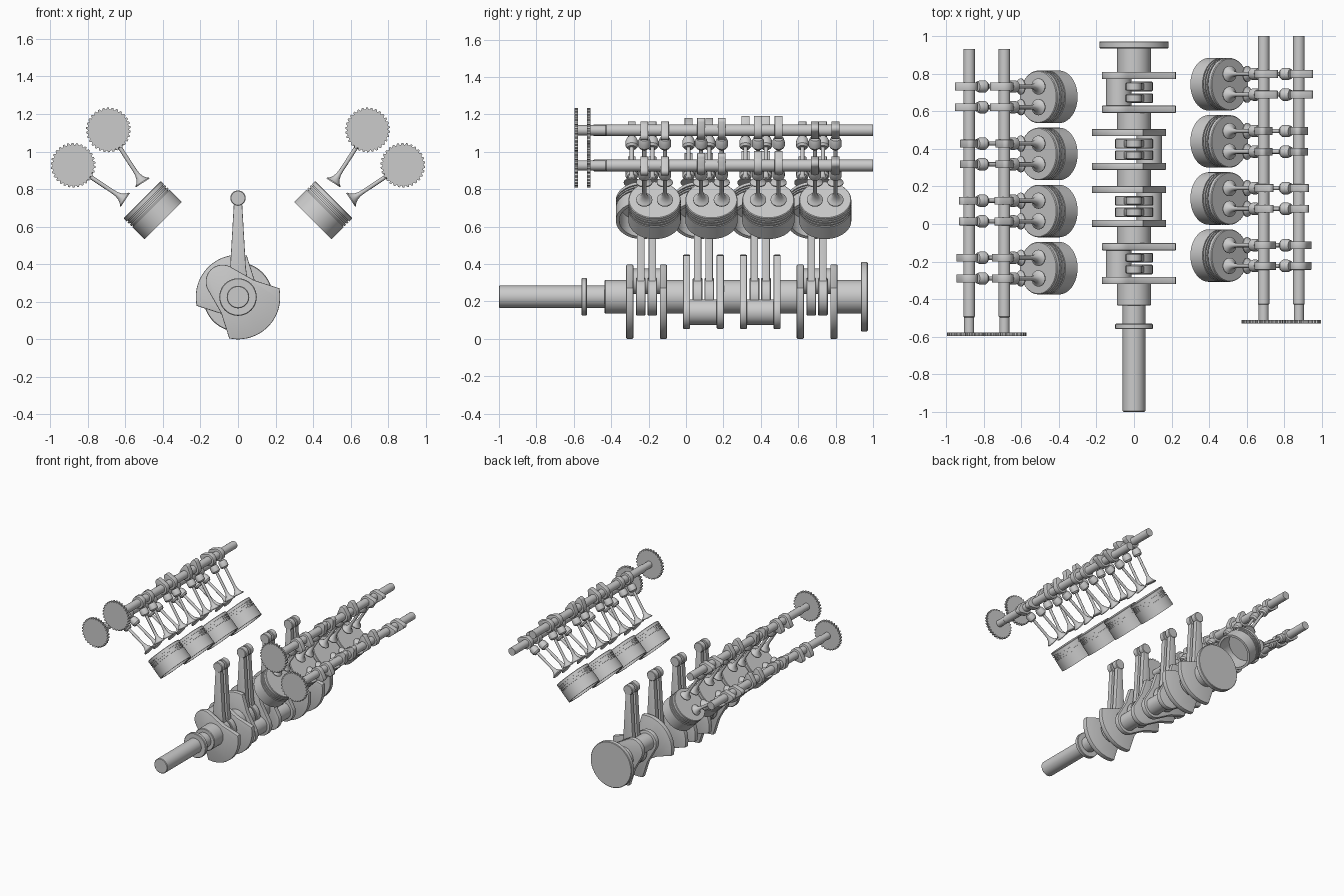
import bpy, bmesh
from math import sin, cos, pi, radians, hypot
from mathutils import Vector

if "Cube" in bpy.data.objects:
    bpy.data.objects.remove(bpy.data.objects["Cube"])

CZ = 0.225          # crank axis height
PITCH = 0.304       # cylinder spacing


def finish(name, bm, angle=35):
    bmesh.ops.remove_doubles(bm, verts=bm.verts, dist=1e-5)
    bmesh.ops.recalc_face_normals(bm, faces=bm.faces)
    me = bpy.data.meshes.new(name)
    bm.to_mesh(me)
    bm.free()
    ob = bpy.data.objects.new(name, me)
    bpy.context.collection.objects.link(ob)
    bpy.ops.object.select_all(action='DESELECT')
    ob.select_set(True)
    bpy.context.view_layer.objects.active = ob
    bpy.ops.object.shade_smooth_by_angle(angle=radians(angle))
    return ob


def lathe(name, profile, origin, axis, seg=32):
    """Revolve (radius, height) points around an axis through origin."""
    bm = bmesh.new()
    q = Vector((0, 0, 1)).rotation_difference(Vector(axis).normalized())
    o = Vector(origin)
    rings = []
    for r, h in profile:
        if r == 0:
            rings.append([bm.verts.new(o + q @ Vector((0, 0, h)))])
        else:
            rings.append([bm.verts.new(o + q @ Vector((r * cos(2 * pi * i / seg), r * sin(2 * pi * i / seg), h)))
                          for i in range(seg)])
    for a, b in zip(rings, rings[1:]):
        for i in range(seg):
            j = (i + 1) % seg
            if len(a) == 1:
                bm.faces.new((a[0], b[i], b[j]))
            elif len(b) == 1:
                bm.faces.new((a[i], a[j], b[0]))
            else:
                bm.faces.new((a[i], a[j], b[j], b[i]))
    return finish(name, bm)


def rod_y(name, r, y0, y1, x=0, z=CZ, seg=40, c=0.004):
    """Cylinder along y with a small chamfer."""
    return lathe(name, [(0, y0), (r - c, y0), (r, y0 + c), (r, y1 - c), (r - c, y1), (0, y1)],
                 (x, 0, z), (0, 1, 0), seg)


def plate(name, outline, y0, y1, bevel=0.0):
    """Extrude an (x, z) outline along y."""
    bm = bmesh.new()
    a = [bm.verts.new((x, y0, z)) for x, z in outline]
    b = [bm.verts.new((x, y1, z)) for x, z in outline]
    bm.faces.new(a)
    bm.faces.new(b)
    n = len(a)
    for i in range(n):
        bm.faces.new((a[i], a[(i + 1) % n], b[(i + 1) % n], b[i]))
    if bevel:
        bmesh.ops.recalc_face_normals(bm, faces=bm.faces)
        rim = [e for e in bm.edges if abs(e.verts[0].co.y - e.verts[1].co.y) < 1e-6]
        bmesh.ops.bevel(bm, geom=rim, offset=bevel, segments=2, affect='EDGES', profile=0.5)
    return finish(name, bm)


def arc(cx, cz, r, a0, a1, n):
    return [(cx + r * cos(radians(a0 + (a1 - a0) * i / n)), cz + r * sin(radians(a0 + (a1 - a0) * i / n)))
            for i in range(n + 1)]


# Crankshaft: snout, collar, main journals, flange
rod_y("crank_snout", 0.06, -1.0, -0.42)
rod_y("crank_collar", 0.1, -0.56, -0.53)
for y0, y1 in [(-0.435, -0.30), (-0.12, 0.005), (0.185, 0.31), (0.49, 0.615), (0.79, 0.94)]:
    rod_y("main_journal", 0.09, y0, y1)
rod_y("crank_flange", 0.185, 0.935, 0.972, seg=64)

# Crank throws: two webs with counterweights and a pin; middle two are turned half round
for k, s in enumerate((1, -1, -1, 1)):
    yc = -0.211 + PITCH * k
    web = arc(0, 0, 0.225, -102, 12, 24) + [(0.085, 0.09)] + arc(-0.082, 0.082, 0.09, 55, 215, 16) + [(-0.09, -0.085)]
    web = [(s * x, CZ + s * z) for x, z in web]
    for d in (-0.09, 0.09):
        plate("crank_web", web, yc + d - 0.019, yc + d + 0.019, 0.005)
    rod_y("crank_pin", 0.068, yc - 0.085, yc + 0.085, -s * 0.082, CZ + s * 0.082)
    # Connecting rods, a pair on each throw
    for d in (-0.031, 0.031):
        y = yc + d
        rod_y("rod_big_end", 0.1, y - 0.026, y + 0.026)
        rod_y("rod_small_end", 0.041, y - 0.022, y + 0.022, 0, 0.752, 28)
        plate("rod_shank", [(-0.055, 0.29), (0.055, 0.29), (0.042, 0.38), (0.021, 0.74), (-0.021, 0.74), (-0.042, 0.38)],
              y - 0.02, y + 0.02, 0.004)

# Piston section: hollow skirt, three ring grooves, flat crown
R, H = 0.14, 0.079
piston = [(0, 0.04), (0.118, 0.04), (0.122, -H), (R, -H)]
for g in (0.012, 0.03, 0.048):
    piston += [(R, g), (R - 0.008, g), (R - 0.008, g + 0.007), (R, g + 0.007)]
piston += [(R, H - 0.004), (R - 0.004, H), (0, H)]

VALVE = [(0, 0), (0.043, 0), (0.043, 0.006), (0.03, 0.016), (0.019, 0.033), (0.0125, 0.055), (0.011, 0.08)]
INNER = ((0.69, 1.115), (0.507, 0.833))     # camshaft centre, valve head centre
OUTER = ((0.878, 0.927), (0.60, 0.742))

for s, dy, side in ((1, 0, "right"), (-1, -0.067, "left")):
    for k in range(4):
        lathe(side + "_piston", piston, (s * 0.455, -0.168 + dy + PITCH * k, 0.688), (s, 0, 1), 48)
    for (cx, cz), (hx, hz) in (INNER, OUTER):
        # Camshaft with thinner nose, and toothed sprocket
        lathe(side + "_camshaft", [(0, -0.53), (0.027, -0.53), (0.027, -0.43), (0.031, -0.425), (0.031, 1.0), (0, 1.0)],
              (s * cx, dy, cz), (0, 1, 0), 24)
        teeth = []
        for t in range(30):
            for f, r in ((0, 0.109), (0.25, 0.109), (0.42, 0.119), (0.78, 0.119)):
                a = 2 * pi * (t + f) / 30
                teeth.append((s * cx + r * cos(a), cz + r * sin(a)))
        plate(side + "_cam_sprocket", teeth, dy - 0.53, dy - 0.51)

        L = hypot(cx - hx, cz - hz)
        ux, uz = (cx - hx) / L, (cz - hz) / L
        for k in range(4):
            for j in (-1, 1):
                y = -0.168 + dy + PITCH * k + j * 0.055
                # Valve, bucket tappet
                lathe(side + "_valve", VALVE + [(0.011, L - 0.08), (0, L - 0.08)], (s * hx, y, hz), (s * ux, 0, uz), 20)
                lathe(side + "_tappet", [(0, L - 0.112), (0.024, L - 0.112), (0.033, L - 0.1), (0.033, L - 0.07),
                                         (0.026, L - 0.052), (0, L - 0.052)], (s * hx, y, hz), (s * ux, 0, uz), 24)
                # Egg-shaped cam lobe
                ang = (-35, 55, 95, 10)[k]
                lobe = arc(0, 0, 0.048, 70, 290, 18) + arc(0.056, 0, 0.021, -60, 60, 8)
                ca, sa = cos(radians(ang)), sin(radians(ang))
                lobe = [(s * (cx + x * ca - z * sa), cz + x * sa + z * ca) for x, z in lobe]
                plate(side + "_cam_lobe", lobe, y - 0.021, y + 0.021, 0.002)
